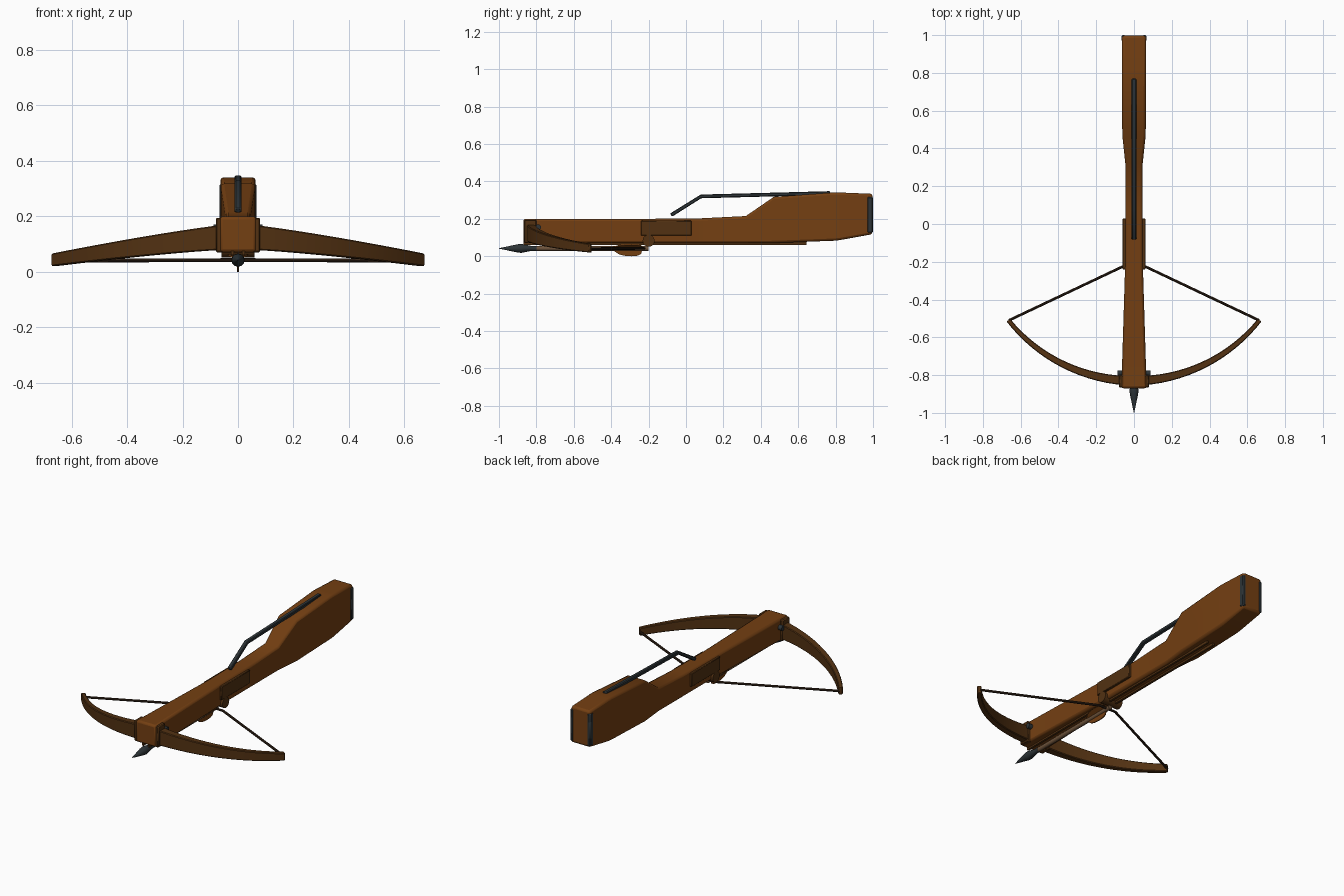
import bpy, bmesh, math
from mathutils import Vector

if "Cube" in bpy.data.objects:
    bpy.data.objects.remove(bpy.data.objects["Cube"])


def material(name, rgb):
    m = bpy.data.materials.new(name)
    m.diffuse_color = (*rgb, 1)
    m.use_nodes = True
    m.node_tree.nodes["Principled BSDF"].inputs["Base Color"].default_value = m.diffuse_color
    return m


WOOD = material("stock wood", (0.175, 0.05, 0.006))
DARK = material("dark wood", (0.085, 0.031, 0.006))
METAL = material("dark steel", (0.026, 0.034, 0.038))
CORD = material("cord", (0.035, 0.018, 0.009))
SHAFT = material("shaft wood", (0.16, 0.09, 0.045))


def finish(name, bm, mat, bevel=0.0, segments=1):
    bmesh.ops.recalc_face_normals(bm, faces=bm.faces)
    me = bpy.data.meshes.new(name)
    bm.to_mesh(me)
    bm.free()
    ob = bpy.data.objects.new(name, me)
    bpy.context.collection.objects.link(ob)
    me.materials.append(mat)
    if bevel:
        mod = ob.modifiers.new("bevel", 'BEVEL')
        mod.width, mod.segments, mod.limit_method = bevel, segments, 'ANGLE'
        mod.angle_limit = math.radians(50)
    bpy.ops.object.select_all(action='DESELECT')
    ob.select_set(True)
    bpy.context.view_layer.objects.active = ob
    bpy.ops.object.shade_smooth_by_angle(angle=math.radians(35))
    return ob


def loft(name, rings, mat, **kw):
    """Skin a list of equal-sized closed rings and cap both ends."""
    bm = bmesh.new()
    vs = [[bm.verts.new(p) for p in r] for r in rings]
    n = len(vs[0])
    for a, b in zip(vs, vs[1:]):
        for i in range(n):
            j = (i + 1) % n
            bm.faces.new((a[i], a[j], b[j], b[i]))
    bm.faces.new(vs[0])
    bm.faces.new(vs[-1])
    return finish(name, bm, mat, **kw)


def box(name, x0, x1, y0, y1, z0, z1, mat, **kw):
    ring = lambda y: [(x0, y, z0), (x1, y, z0), (x1, y, z1), (x0, y, z1)]
    return loft(name, [ring(y0), ring(y1)], mat, **kw)


def rod(name, stations, mat, n=12):
    """Round rod through (point, radius) stations, with mitred bends."""
    pts = [Vector(p) for p, r in stations]
    rings = []
    for i, (p, r) in enumerate(stations):
        d = (pts[min(i + 1, len(pts) - 1)] - pts[max(i - 1, 0)]).normalized()
        ref = Vector((1, 0, 0)) if abs(d.x) < 0.8 else Vector((0, 0, 1))
        u = d.cross(ref).normalized()
        v = d.cross(u)
        rings.append([pts[i] + r * (math.cos(2 * math.pi * k / n) * u + math.sin(2 * math.pi * k / n) * v)
                      for k in range(n)])
    return loft(name, rings, mat)


# Stock: sections of (y, bottom, top, half width)
sections = [(-0.87, 0.07, 0.2, 0.067), (-0.22, 0.07, 0.2, 0.047), (0.08, 0.07, 0.203, 0.046),
            (0.32, 0.07, 0.215, 0.046), (0.47, 0.071, 0.318, 0.062), (0.79, 0.083, 0.341, 0.064),
            (0.82, 0.086, 0.341, 0.064), (0.997, 0.118, 0.334, 0.063)]
loft("stock", [[(-w, y, b), (w, y, b), (w, y, t), (-w, y, t)] for y, b, t, w in sections],
     WOOD, bevel=0.012, segments=2)

# Butt strips, side plates, front collar and underside rails, on both sides
for s, side in ((-1, "left"), (1, "right")):
    xs = lambda a, b: sorted((s * a, s * b))
    box("butt_strip_" + side, *xs(0.045, 0.067), 0.968, 1.0, 0.125, 0.318, METAL, bevel=0.006)
    box("side_plate_" + side, *xs(0.03, 0.06), -0.24, 0.03, 0.11, 0.19, DARK, bevel=0.003)
    box("collar_plate_" + side, *xs(0.05, 0.08), -0.865, -0.8, 0.07, 0.195, DARK, bevel=0.005)
    box("bolt_rail_" + side, *xs(0.014, 0.026), -0.87, 0.645, 0.06, 0.075, DARK)

# Bow limbs: arc with tapering section
R = 0.85
T = math.asin(0.665 / R)
rings = []
for i in range(33):
    a = T * (i - 16) / 16
    f = abs(math.sin(a)) * R / 0.665
    out = Vector((math.sin(a), -math.cos(a), 0))
    c = out * R + Vector((0, R - 0.83, 0.128 - 0.085 * f ** 1.25))
    h, t = 0.047 - 0.024 * f, 0.026 - 0.014 * f
    rings.append([c + out * (t * p) + Vector((0, 0, h * q)) for p, q in ((-1, -1), (1, -1), (1, 1), (-1, 1))])
loft("bow", rings, DARK, bevel=0.004)

# Cross pin behind the bow
rod("bow_pin", [((-0.088, -0.79, 0.155), 0.015), ((0.088, -0.79, 0.155), 0.015)], METAL)

# String drawn back to the nut
rod("string", [((-0.662, -0.51, 0.041), 0.007), ((-0.055, -0.223, 0.042), 0.007),
               ((0.055, -0.223, 0.042), 0.007), ((0.662, -0.51, 0.041), 0.007)], CORD, n=8)

# Release nut
rod("release_nut", [((-0.06, -0.2, 0.083), 0.032), ((0.06, -0.2, 0.083), 0.032)], DARK, n=20)

# Trigger lever on the top side
path = [(-0.08, 0.22), (0.08, 0.32), (0.77, 0.338)]
h = 0.010
lever = []
for i, (y, z) in enumerate(path):
    a, b = path[max(i - 1, 0)], path[min(i + 1, 2)]
    d = Vector((0, b[0] - a[0], b[1] - a[1])).normalized()
    n = Vector((0, -d.z, d.y)) * h
    c = Vector((0, y, z))
    lever.append([c + n * q + Vector((0.012 * p, 0, 0)) for p, q in ((-1, -1), (1, -1), (1, 1), (-1, 1))])
loft("trigger_lever", lever, METAL, bevel=0.004)

# Bolt: shaft, steel head and three leaf-shaped vanes
ZB = 0.042
rod("bolt_shaft", [((0, -0.85, ZB), 0.013), ((0, -0.2, ZB), 0.013)], SHAFT)
rod("bolt_head", [((0, -1.0, ZB), 0.001), ((0, -0.9, ZB), 0.022), ((0, -0.88, ZB), 0.024),
                  ((0, -0.83, ZB), 0.014), ((0, -0.8, ZB), 0.014)], METAL)
leaf = [(-0.39, 0.01), (-0.36, 0.031), (-0.33, 0.039), (-0.29, 0.042), (-0.26, 0.039), (-0.24, 0.03), (-0.235, 0.01)]
for k in range(3):
    a = math.radians(-90 + 120 * k)
    out, nrm = Vector((math.cos(a), 0, math.sin(a))), Vector((-math.sin(a), 0, math.cos(a)))
    loft("vane_%d" % (k + 1),
         [[out * r + nrm * e + Vector((0, y, ZB)) for y, r in leaf] for e in (-0.003, 0.003)], WOOD)
